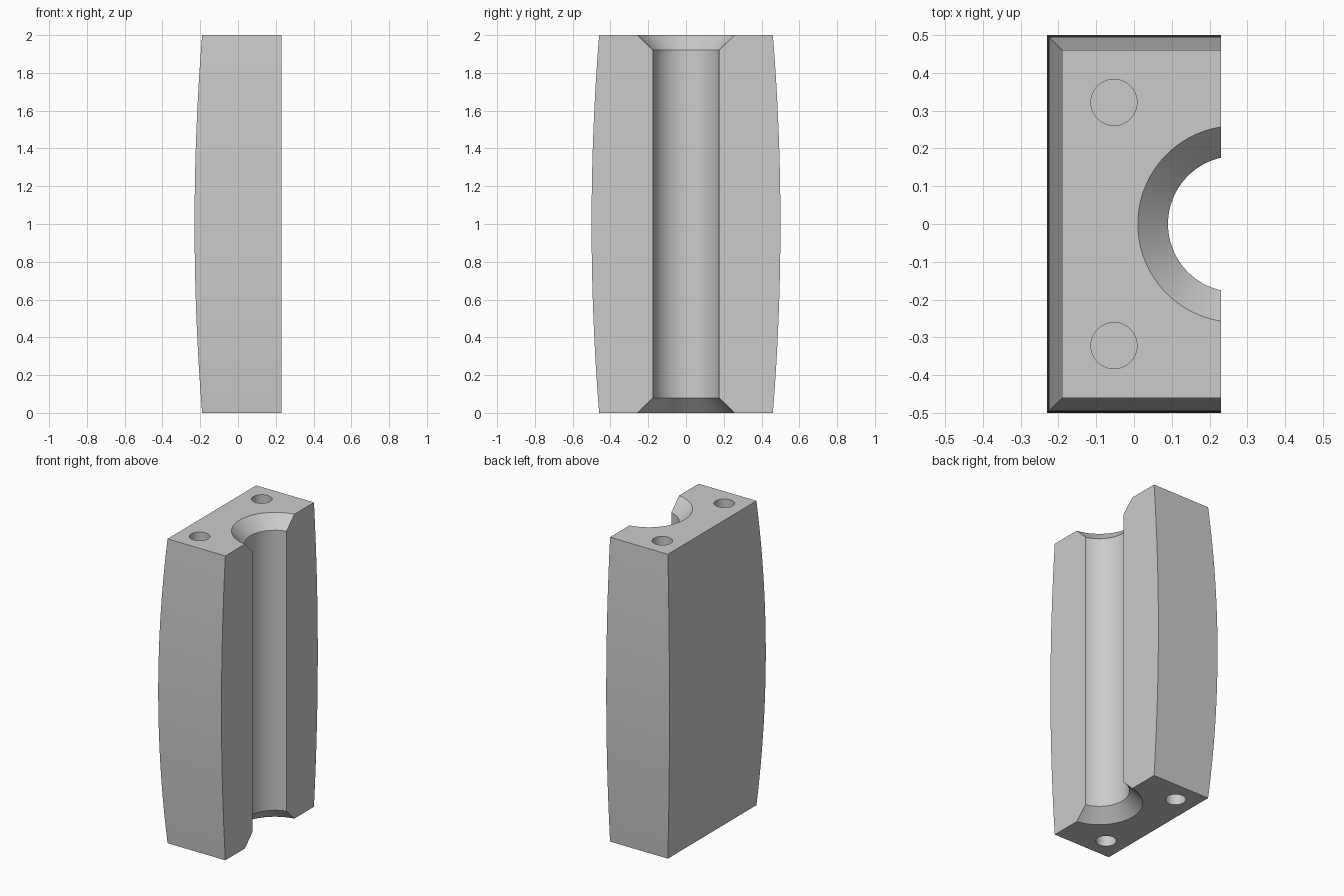
import bpy
import bmesh
import math
from mathutils import Matrix

cube = bpy.data.objects.get("Cube")
if cube:
    bpy.data.objects.remove(cube, do_unlink=True)

HEIGHT = 2.0
STEPS = 32
BULGE = 0.04
FLAT_X = 0.23          # flat mating face
BORE_X, BORE_R, CHAMFER = 0.27, 0.18, 0.08
PIN_X, PIN_Y, PIN_R, PIN_DEPTH = -0.053, 0.322, 0.061, 0.25

grey = bpy.data.materials.new("grey")
grey.use_nodes = True
colour = (0.6, 0.6, 0.6, 1)
grey.diffuse_color = colour
grey.node_tree.nodes["Principled BSDF"].inputs["Base Color"].default_value = colour


def make_object(name, bm):
    bmesh.ops.recalc_face_normals(bm, faces=bm.faces)
    mesh = bpy.data.meshes.new(name)
    bm.to_mesh(mesh)
    bm.free()
    mesh.materials.append(grey)
    obj = bpy.data.objects.new(name, mesh)
    bpy.context.collection.objects.link(obj)
    return obj


def skin(bm, rings):
    """Bridge closed rings of vertices and cap both ends."""
    n = len(rings[0])
    for a, b in zip(rings, rings[1:]):
        for i in range(n):
            j = (i + 1) % n
            bm.faces.new((a[i], a[j], b[j], b[i]))
    bm.faces.new(rings[0])
    bm.faces.new(rings[-1])


def turned(name, profile, x, y, segments):
    """Solid of revolution from (radius, z) pairs."""
    bm = bmesh.new()
    angles = [math.tau * i / segments for i in range(segments)]
    skin(bm, [[bm.verts.new((x + r * math.cos(a), y + r * math.sin(a), z))
               for a in angles] for r, z in profile])
    return make_object(name, bm)


# Body: three sides bow outwards along a shallow arc, the fourth is flat
arc_r = (1 + BULGE ** 2) / (2 * BULGE)
bm = bmesh.new()
rings = []
for i in range(STEPS + 1):
    z = HEIGHT * i / STEPS
    inset = arc_r - math.sqrt(arc_r ** 2 - (z - 1) ** 2)
    x, y = -0.23 + inset, 0.5 - inset
    rings.append([bm.verts.new((px, py, z)) for px, py in
                  ((x, -y), (FLAT_X, -y), (FLAT_X, y), (x, y))])
skin(bm, rings)
body = make_object("half_block", bm)

# Cutters: chamfered bore and blind pin holes at both ends
over = 0.02
cutters = [turned("bore_cutter", [
    (BORE_R + CHAMFER + over, -over), (BORE_R, CHAMFER),
    (BORE_R, HEIGHT - CHAMFER), (BORE_R + CHAMFER + over, HEIGHT + over)],
    BORE_X, 0, 96)]
for y in (-PIN_Y, PIN_Y):
    for low, high in ((-over, PIN_DEPTH), (HEIGHT - PIN_DEPTH, HEIGHT + over)):
        cutters.append(turned("pin_hole_cutter", [(PIN_R, low), (PIN_R, high)],
                              PIN_X, y, 48))

bpy.ops.object.select_all(action="DESELECT")
body.select_set(True)
bpy.context.view_layer.objects.active = body
for cutter in cutters:
    cut = body.modifiers.new("cut", "BOOLEAN")
    cut.operation = "DIFFERENCE"
    cut.solver = "EXACT"
    cut.object = cutter
    bpy.ops.object.modifier_apply(modifier=cut.name)
    bpy.data.objects.remove(cutter, do_unlink=True)

# Smooth curved walls, crisp corners
bpy.ops.object.shade_smooth_by_angle(angle=math.radians(25))
